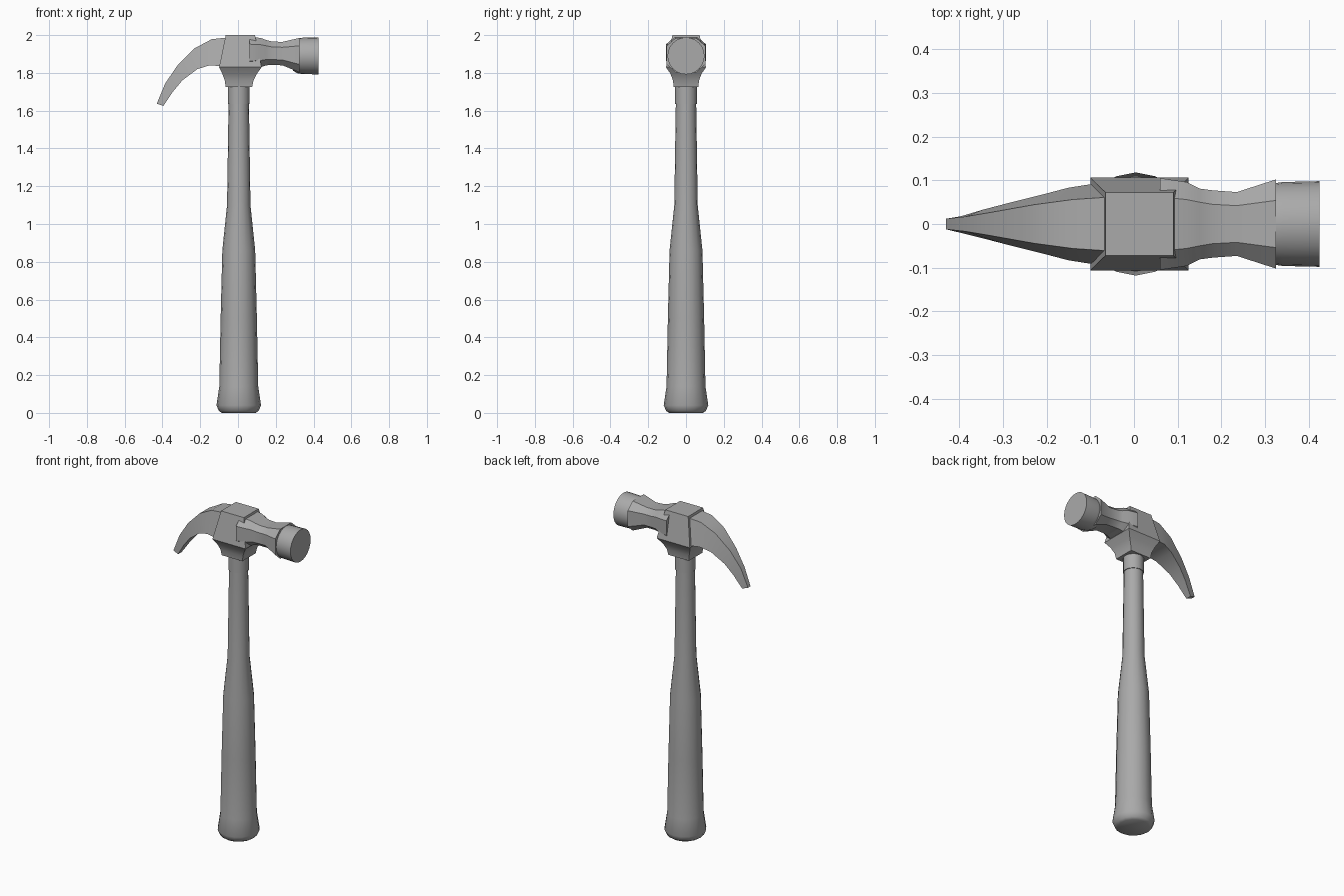
import bpy, math
from math import cos, sin, pi

cube = bpy.data.objects.get("Cube")
if cube:
    bpy.data.objects.remove(cube, do_unlink=True)

grey = bpy.data.materials.new("tool_grey")
grey.use_nodes = True
grey.diffuse_color = (0.4, 0.4, 0.4, 1)
grey.node_tree.nodes["Principled BSDF"].inputs["Base Color"].default_value = (0.4, 0.4, 0.4, 1)


def loft(name, rings, angle=30):
    """Skin equal-length rings of points and cap both ends."""
    n = len(rings[0])
    verts = [p for ring in rings for p in ring]
    faces = [(k * n + i, k * n + (i + 1) % n, (k + 1) * n + (i + 1) % n, (k + 1) * n + i)
             for k in range(len(rings) - 1) for i in range(n)]
    faces += [tuple(reversed(range(n))), tuple(range(len(verts) - n, len(verts)))]
    mesh = bpy.data.meshes.new(name)
    mesh.from_pydata(verts, [], faces)
    mesh.materials.append(grey)
    obj = bpy.data.objects.new(name, mesh)
    bpy.context.collection.objects.link(obj)
    bpy.ops.object.select_all(action='DESELECT')
    obj.select_set(True)
    bpy.context.view_layer.objects.active = obj
    bpy.ops.object.mode_set(mode='EDIT')
    bpy.ops.mesh.select_all(action='SELECT')
    bpy.ops.mesh.normals_make_consistent(inside=False)
    bpy.ops.object.mode_set(mode='OBJECT')
    bpy.ops.object.shade_smooth_by_angle(angle=math.radians(angle))
    return obj


def circle(n):
    return [(cos(2 * pi * i / n), sin(2 * pi * i / n)) for i in range(n)]


# Handle: flared butt, thick grip, slim shaft
grip = [(0.09, 0), (0.105, 0.01), (0.118, 0.04), (0.103, 0.14), (0.096, 0.5),
        (0.087, 0.86), (0.062, 1.1), (0.054, 1.635)]
loft("handle", [[(0.004 + r * c, r * s, z) for c, s in circle(16)] for r, z in grip], 35)

# Collar where the shaft enters the head
loft("handle_collar", [[(0.004 + 0.058 * c, 0.058 * s, z) for c, s in circle(16)]
                       for z in (1.635, 1.76)])

# Central block: x min, x max, half depth, height
block = [(-0.065, 0.075, 0.065, 1.725), (-0.07, 0.082, 0.069, 1.76), (-0.083, 0.1, 0.082, 1.795),
         (-0.10, 0.125, 0.106, 1.83), (-0.065, 0.09, 0.072, 2.0)]
loft("head_block", [[(a, -d, z), (b, -d, z), (b, d, z), (a, d, z)] for a, b, d, z in block], 25)

# Claw: top x, z, half width, then bottom x, z, half width
claw = [(-0.05, 1.988, 0.062, -0.08, 1.835, 0.094),
        (-0.14, 1.978, 0.056, -0.15, 1.84, 0.083),
        (-0.23, 1.93, 0.044, -0.215, 1.82, 0.066),
        (-0.32, 1.84, 0.028, -0.295, 1.76, 0.046),
        (-0.385, 1.745, 0.017, -0.345, 1.70, 0.033),
        (-0.43, 1.637, 0.012, -0.395, 1.625, 0.018)]
loft("claw", [[(a, -u, h), (a, u, h), (b, v, l), (b, -v, l)] for a, h, u, b, l, v in claw])

# Octagonal neck: x, bottom z, top z, half depth, half width of the top flat
neck = [(0.06, 1.825, 1.99, 0.105, 0.062), (0.12, 1.83, 1.985, 0.096, 0.056),
        (0.15, 1.84, 1.974, 0.081, 0.05), (0.18, 1.842, 1.966, 0.077, 0.045),
        (0.235, 1.84, 1.964, 0.073, 0.042), (0.325, 1.803, 1.985, 0.102, 0.054)]


def octagon(x, lo, hi, d, w):
    c, e = (lo + hi) / 2, (hi - lo) * 0.27
    return [(x, w, hi), (x, d, c + e), (x, d, c - e), (x, w, lo),
            (x, -w, lo), (x, -d, c - e), (x, -d, c + e), (x, -w, hi)]


loft("neck", [octagon(*row) for row in neck], 25)

# Round striking poll
poll = [(0.29, 0.078), (0.315, 0.092), (0.34, 0.096), (0.425, 0.098)]
loft("striking_poll", [[(x, r * c, 1.89 + r * s) for c, s in circle(24)] for x, r in poll])
